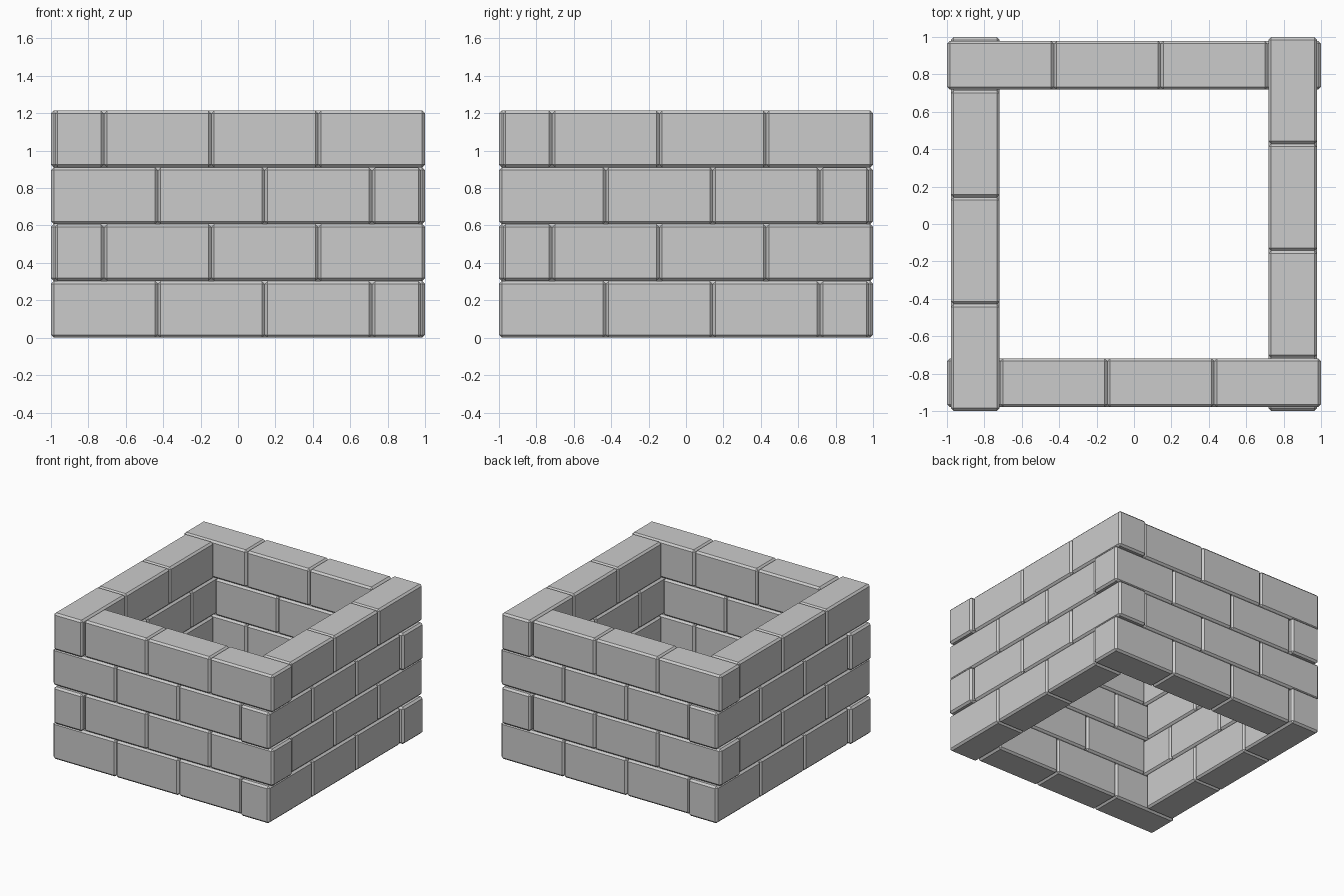
import bpy, bmesh
from math import pi
from mathutils import Matrix, Vector

if "Cube" in bpy.data.objects:
    bpy.data.objects.remove(bpy.data.objects["Cube"])

ROWS, PER_WALL = 4, 3
LENGTH, WIDTH, HEIGHT = 0.5715, 0.261, 0.3035
WALL = 0.8485      # distance from the centre to a wall's middle line
BEVEL = 0.015

# One chamfered brick, shared by every brick object
bm = bmesh.new()
bmesh.ops.create_cube(bm, size=1.0)
bmesh.ops.scale(bm, vec=(LENGTH, WIDTH, HEIGHT), verts=bm.verts)
bmesh.ops.bevel(bm, geom=bm.edges[:], offset=BEVEL, segments=1,
                profile=0.5, affect='EDGES')
bmesh.ops.recalc_face_normals(bm, faces=bm.faces)
brick_mesh = bpy.data.meshes.new("brick")
bm.to_mesh(brick_mesh)
bm.free()


def add_brick(name, location, turn):
    brick = bpy.data.objects.new(name, brick_mesh)
    brick.matrix_world = turn @ Matrix.Translation(location)
    bpy.context.collection.objects.link(brick)


# Pinwheel courses: each wall runs past one corner, swapping ends every row
for row in range(ROWS):
    side = -1 if row % 2 == 0 else 1
    z = (row + 0.5) * HEIGHT
    for quarter, wall in enumerate(("front", "right", "back", "left")):
        turn = Matrix.Rotation(quarter * pi / 2, 4, 'Z')
        for i in range(PER_WALL):
            x = side * (1.0 - (i + 0.5) * LENGTH)
            add_brick(f"{wall}_brick_row{row + 1}_{i + 1}",
                      Vector((x, -WALL, z)), turn)
